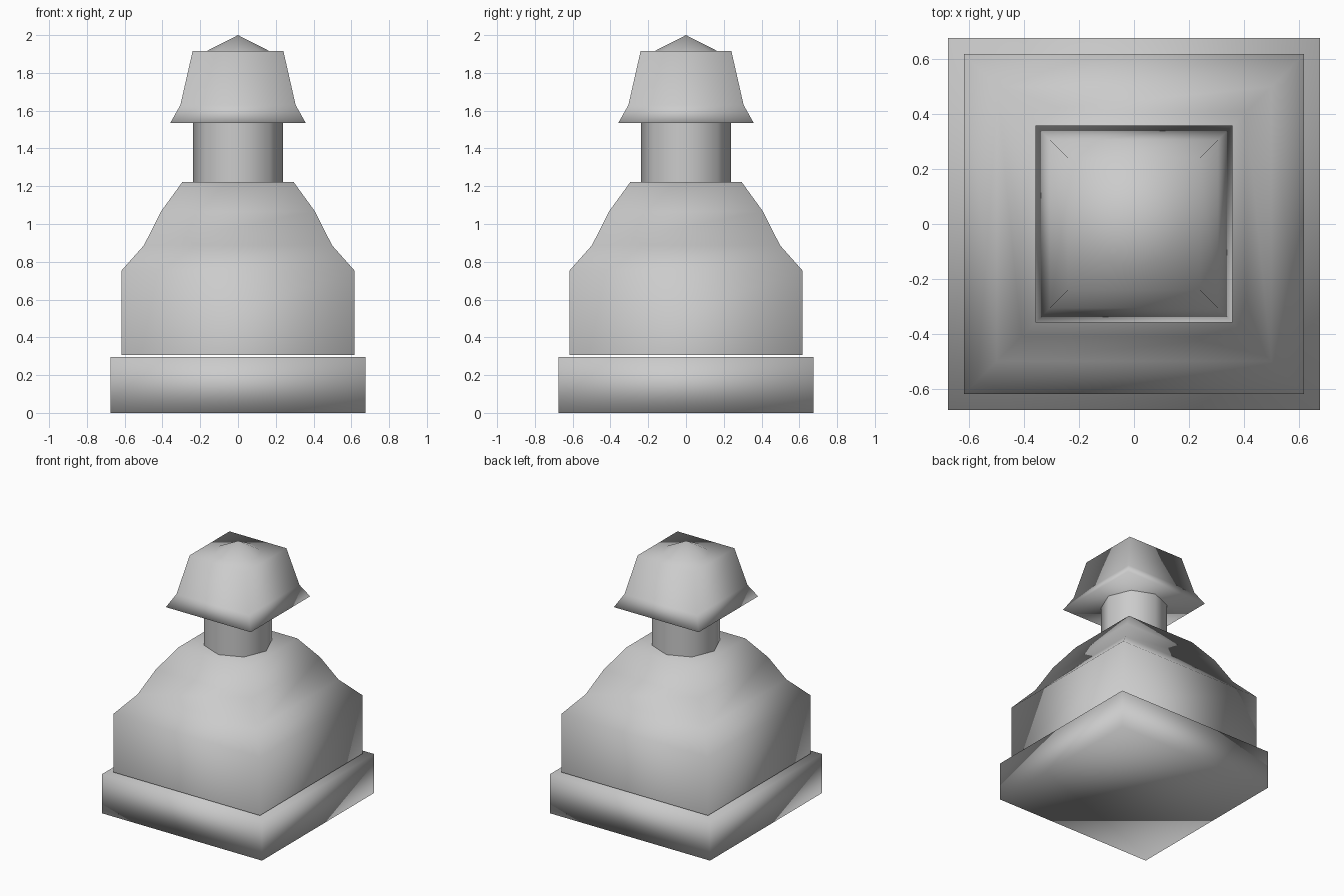
import bpy
import bmesh
import math

if "Cube" in bpy.data.objects:
    bpy.data.objects.remove(bpy.data.objects["Cube"], do_unlink=True)

# One plain grey for the whole piece
grey = bpy.data.materials.new("light_grey")
grey.use_nodes = True
colour = (0.6, 0.6, 0.6, 1.0)
grey.diffuse_color = colour
grey.node_tree.nodes["Principled BSDF"].inputs["Base Color"].default_value = colour


def turned(name, profile, sides, cap_bottom=True, cap_top=True):
    """Stack rings of (half width, z); four sides give an axis-aligned square,
    more sides put a corner on each axis. Half width 0 makes a point."""
    bm = bmesh.new()
    square = sides == 4
    turn = math.pi / 4 if square else 0.0
    grow = math.sqrt(2) if square else 1.0
    rings = []
    for r, z in profile:
        if r == 0:
            rings.append([bm.verts.new((0, 0, z))])
            continue
        angles = [turn + math.tau * i / sides for i in range(sides)]
        rings.append([bm.verts.new((r * grow * math.cos(a), r * grow * math.sin(a), z))
                      for a in angles])
    for low, high in zip(rings, rings[1:]):
        for i in range(sides):
            j = (i + 1) % sides
            if len(high) == 1:
                bm.faces.new((low[i], low[j], high[0]))
            else:
                bm.faces.new((low[i], low[j], high[j], high[i]))
    if cap_bottom:
        bm.faces.new(rings[0][::-1])
    if cap_top and len(rings[-1]) > 1:
        bm.faces.new(rings[-1])
    for f in bm.faces:
        f.smooth = True
    mesh = bpy.data.meshes.new(name)
    bm.to_mesh(mesh)
    bm.free()
    mesh.materials.append(grey)
    obj = bpy.data.objects.new(name, mesh)
    bpy.context.collection.objects.link(obj)
    return obj


# Square plinth
turned("base", [(0.676, 0.0), (0.676, 0.297)], 4)

# Square body with stepped shoulders, open underneath
turned("body", [(0.618, 0.306), (0.618, 0.752), (0.498, 0.887),
                (0.408, 1.066), (0.294, 1.223)], 4, cap_bottom=False)

# Eight-sided neck
turned("neck", [(0.237, 1.20), (0.237, 1.55)], 8, False, False)

# Flared square head
turned("head", [(0.358, 1.536), (0.305, 1.63), (0.24, 1.917)], 4)

# Low pointed cap on top of the head
turned("tip", [(0.165, 1.916), (0.0, 2.0)], 8, False, False)
